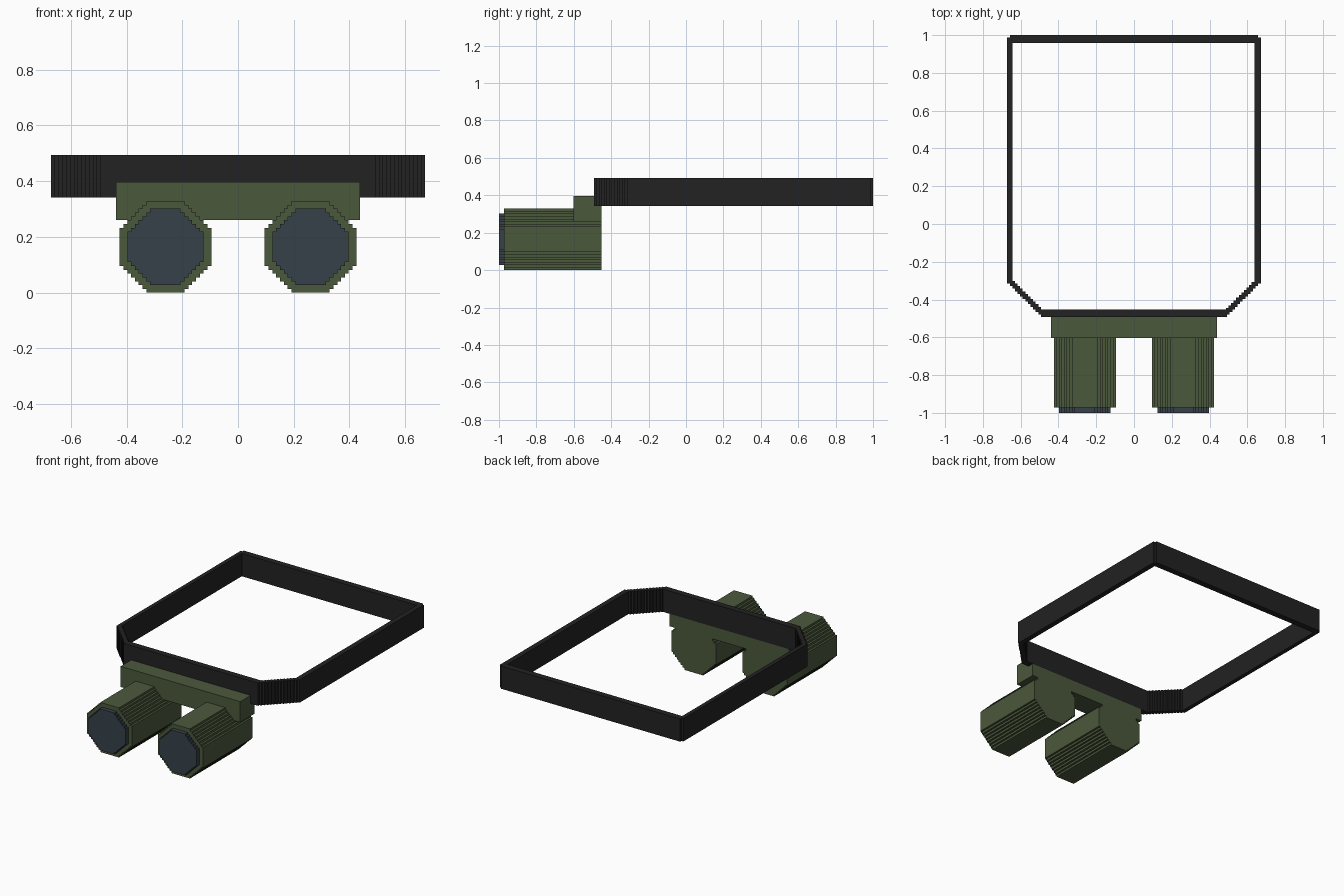
import bpy, bmesh
from mathutils import Vector

if "Cube" in bpy.data.objects:
    bpy.data.objects.remove(bpy.data.objects["Cube"])

U = 2 / 146          # the model sits on a fine step grid; all sizes below are in steps


def material(name, rgb):
    m = bpy.data.materials.new(name)
    m.diffuse_color = (*[(c / 255 / 12.92) if c < 11 else ((c / 255 + 0.055) / 1.055) ** 2.4
                         for c in rgb], 1)
    m.use_nodes = True
    m.node_tree.nodes["Principled BSDF"].inputs["Base Color"].default_value = m.diffuse_color
    return m


STRAP = material("black strap", (34, 34, 34))
GREEN = material("olive green", (75, 88, 60))
GLASS = material("dark blue glass", (54, 64, 74))


def finish(bm, name, mat):
    bmesh.ops.remove_doubles(bm, verts=bm.verts, dist=1e-5)
    bmesh.ops.recalc_face_normals(bm, faces=bm.faces)
    mesh = bpy.data.meshes.new(name)
    bm.to_mesh(mesh)
    bm.free()
    mesh.materials.append(mat)
    ob = bpy.data.objects.new(name, mesh)
    bpy.context.collection.objects.link(ob)
    return ob


def point(x, y, z):
    return Vector((x * U, y * U - 1, z * U))


def extrude(name, points, direction, mat):
    """Close a flat outline and extrude it along direction (in steps)."""
    bm = bmesh.new()
    face = bm.faces.new([bm.verts.new(point(*p)) for p in points])
    out = bmesh.ops.extrude_face_region(bm, geom=[face], use_keep_orig=True)
    verts = [g for g in out["geom"] if isinstance(g, bmesh.types.BMVert)]
    bmesh.ops.translate(bm, verts=verts, vec=Vector(direction) * U)
    return finish(bm, name, mat)


def stepped_octagon(flat, steps):
    """Octagon outline whose slanted sides are one-step stairs, centred on 0."""
    h = flat / 2
    corner = []
    for i in range(steps + 1):
        corner.append((h + steps - i, h + i))
        if i < steps:
            corner.append((h + steps - i - 1, h + i))
    # first stair vertex moves inward before it moves up
    loop = []
    for _ in range(4):
        loop += corner
        corner = [(-b, a) for a, b in corner]
    return loop


# Viewing tubes and their lenses
for side, cx in (("left", -19), ("right", 19)):
    tube = [(cx + a, 2, 12 + b) for a, b in stepped_octagon(10, 7)]
    extrude(side + "_tube", tube, (0, 38, 0), GREEN)
    lens = [(cx + a, 0, 12 + b) for a, b in stepped_octagon(8, 6)]
    extrude(side + "_lens", lens, (0, 2, 0), GLASS)

# Bracket joining the tubes, notched at the back to seat the strap
section = [(29, 19), (40, 19), (40, 25), (37, 25), (37, 29), (29, 29)]
extrude("bracket", [(-32, y, z) for y, z in section], (64, 0, 0), GREEN)


# Head strap: outer and inner loops with stepped front corners
def half_loop(s, t):
    """Outer and inner outline of one side, front to back; t is side thickness."""
    outer = [(36, 37)]
    for i in range(13):
        outer += [(36 + i, 38 + i), (37 + i, 38 + i)]
    inner = [(x - t, max(y + 3 - t, 40)) for x, y in outer]
    outer += [(49, 145), (48, 145), (48, 146)]
    inner += [(49 - t, 143)] * 3
    return [(s * x, y) for x, y in outer], [(s * x, y) for x, y in inner]


ro, ri = half_loop(1, 2.5)
lo, li = half_loop(-1, 2)
outer, inner = ro + lo[::-1], ri + li[::-1]
bm = bmesh.new()
rings = [[bm.verts.new(point(x, y, z)) for x, y in loop]
         for loop, z in ((outer, 25), (outer, 36), (inner, 36), (inner, 25))]
n = len(outer)
for k in range(4):
    a, b = rings[k], rings[(k + 1) % 4]
    for i in range(n):
        j = (i + 1) % n
        bm.faces.new((a[i], a[j], b[j], b[i]))
finish(bm, "head_strap", STRAP)
